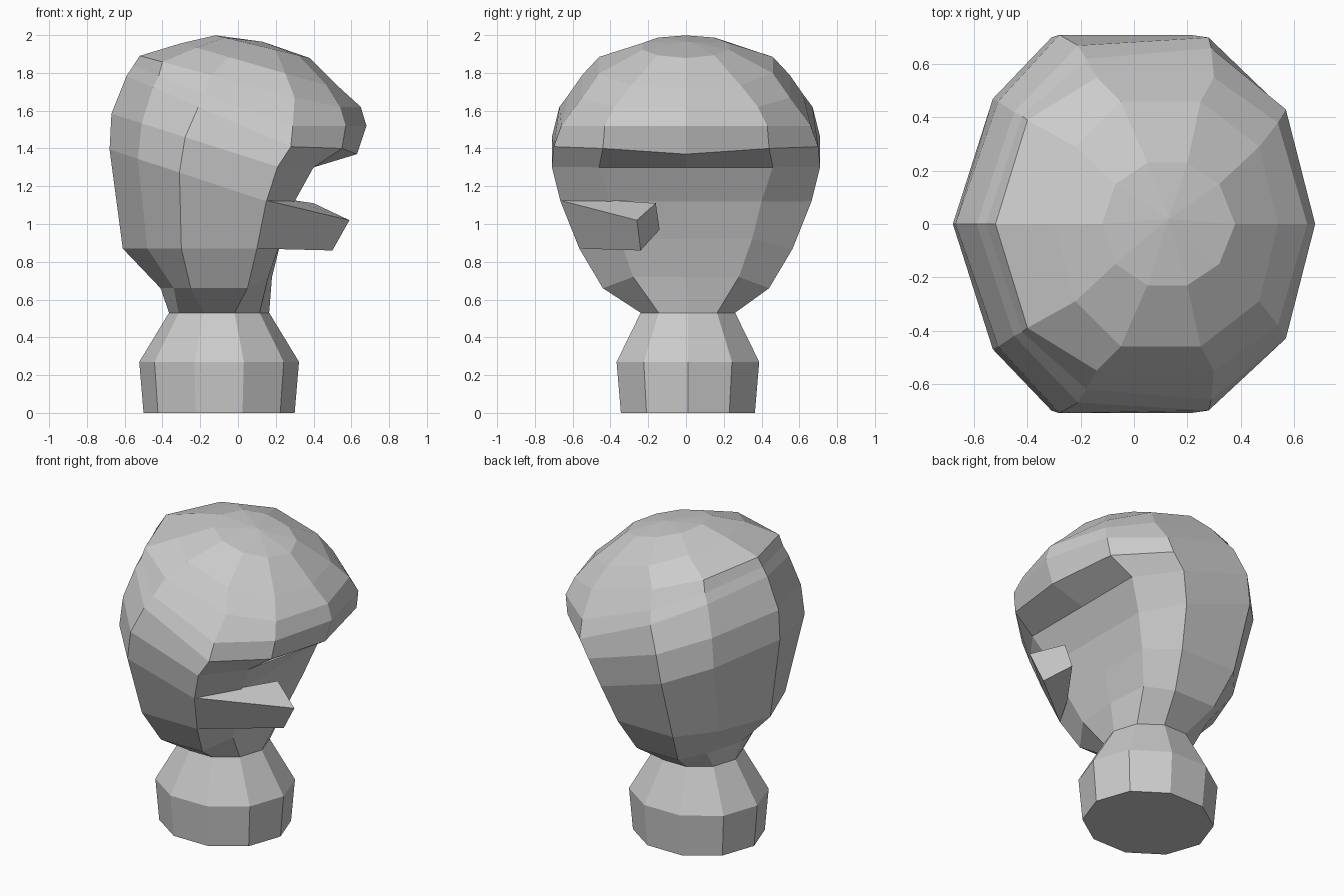
import bpy, bmesh, math

if "Cube" in bpy.data.objects:
    bpy.data.objects.remove(bpy.data.objects["Cube"])

grey = bpy.data.materials.new("plain_grey")
grey.diffuse_color = (0.6, 0.6, 0.6, 1)
grey.use_nodes = True
grey.node_tree.nodes["Principled BSDF"].inputs["Base Color"].default_value = grey.diffuse_color
N = 10


def finish(bm, name):
    bmesh.ops.recalc_face_normals(bm, faces=bm.faces)
    me = bpy.data.meshes.new(name)
    bm.to_mesh(me)
    bm.free()
    me.materials.append(grey)
    ob = bpy.data.objects.new(name, me)
    bpy.context.collection.objects.link(ob)
    return ob


def loft(name, rings, apex=None):
    """Skin stacked rings, cap the base and close the top."""
    bm = bmesh.new()
    loops = [[bm.verts.new(p) for p in r] for r in rings]
    for a, b in zip(loops, loops[1:]):
        for i in range(len(a)):
            j = (i + 1) % len(a)
            bm.faces.new((a[i], a[j], b[j], b[i]))
    bm.faces.new(loops[0][::-1])
    if apex:
        tip = bm.verts.new(apex)
        for i in range(N):
            bm.faces.new((loops[-1][i], loops[-1][(i + 1) % N], tip))
    else:
        bm.faces.new(loops[-1])
    return finish(bm, name)


def oval(z, rx, ry):
    return [(-0.1 + rx * math.cos(math.tau * i / N),
             0.01 + ry * math.sin(math.tau * i / N), z) for i in range(N)]


def head_ring(xs, ys, height):
    """Mirror half a ring (face centre to nape) across y."""
    ys = [0] + ys + [0]
    half = [(x, y, height(x)) for x, y in zip(xs, ys)]
    return half + [(x, -y, z) for x, y, z in half[4:0:-1]]


def slope(low, z, k):
    return lambda x: max(low, z - k * x)


# Neck
loft("neck", [oval(0, 0.4, 0.373), oval(0.27, 0.423, 0.397), oval(0.53, 0.265, 0.263)])

# Head: chin, cheeks, recessed face, overhanging brow, tilted dome
head = [
    oval(0.53, 0.265, 0.263),
    head_ring([.18, .16, .05, -.25, -.34, -.41], [.28, .44, .44, .27],
              lambda x: .72 if x > .1 else .66),
    head_ring([.23, .23, .10, -.30, -.48, -.61], [.35, .565, .565, .34],
              lambda x: .92 if x > .15 else .87),
    head_ring([.30, .30, .15, -.31, -.53, -.68], [.40, .665, .70, .47], slope(1.12, 1.17, .33)),
    head_ring([.40, .40, .21, -.28, -.51, -.67], [.46, .71, .71, .46], slope(1.30, 1.37, .32)),
    head_ring([.63, .55, .28, -.21, -.45, -.59], [.44, .70, .67, .42],
              lambda x: 1.37 if x > .6 else max(1.40, 1.53 - .43 * x)),
    head_ring([.68, .57, .29, -.18, -.42, -.555], [.43, .66, .62, .405], slope(1.52, 1.615, .4)),
    head_ring([.65, .54, .30, -.14, -.40, -.52], [.38, .55, .55, .39], slope(1.62, 1.75, .27)),
    head_ring([.54, .47, .25, -.05, -.22, -.30], [.29, .46, .46, .29], slope(1.72, 1.87, .29)),
    head_ring([.38, .32, .20, .05, -.07, -.12], [.15, .23, .23, .15], slope(1.87, 1.97, .24)),
]
loft("head", head, (.13, .02, 1.965))

# Jutting piece on one cheek, tapering to a slanted tip
loft("cheek_spur", [
    [(.10, -.565, .87), (.23, -.34, .87), (.30, -.38, 1.125), (.15, -.665, 1.125)],
    [(.50, -.24, .86), (.36, -.14, .97), (.40, -.16, 1.11), (.59, -.26, 1.02)],
])
